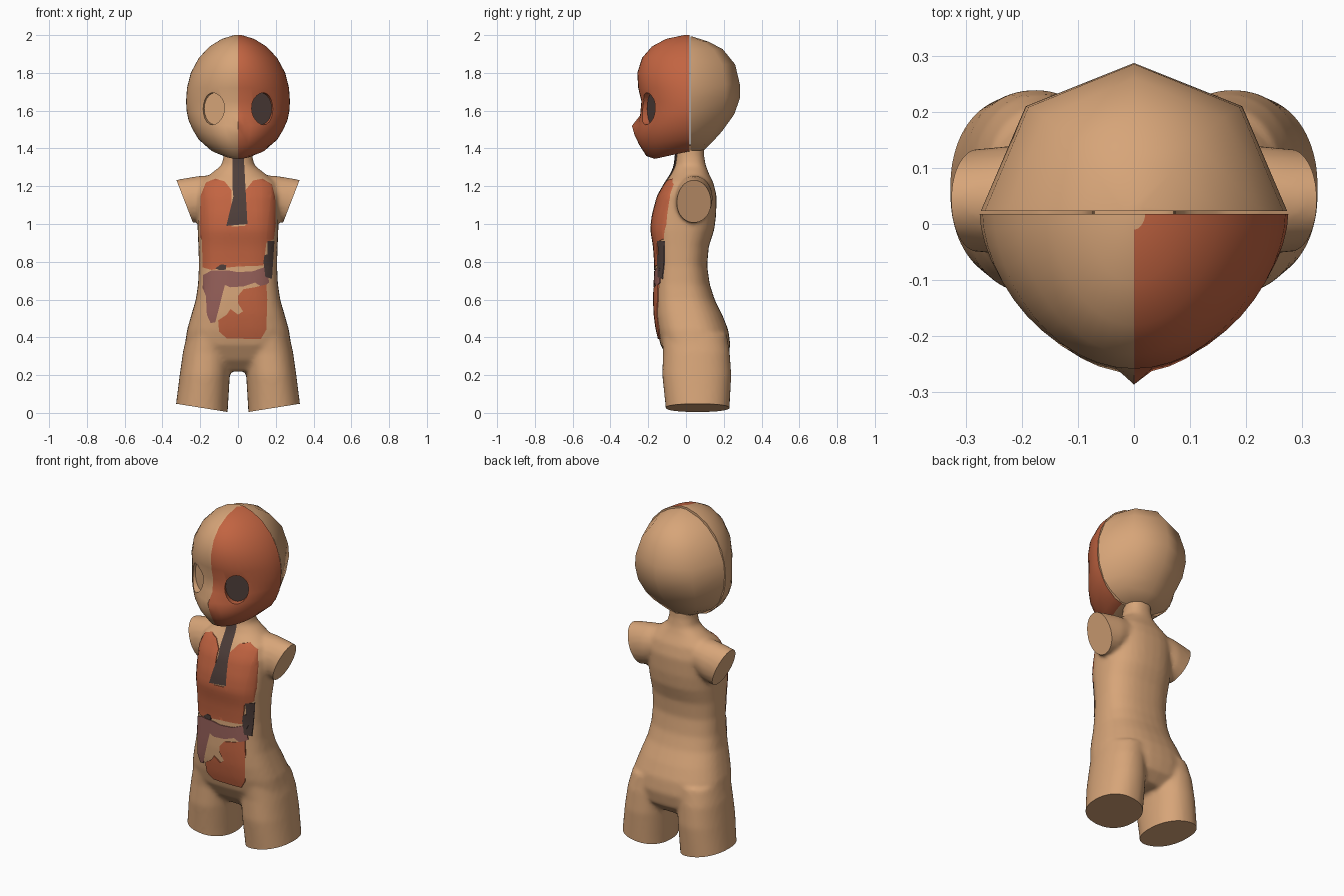
import bpy, bmesh, math
from mathutils import Vector, Matrix
from mathutils.bvhtree import BVHTree

if "Cube" in bpy.data.objects:
    bpy.data.objects.remove(bpy.data.objects["Cube"])


def material(name, rgb):
    m = bpy.data.materials.new(name)
    m.diffuse_color = (*rgb, 1)
    m.use_nodes = True
    m.node_tree.nodes["Principled BSDF"].inputs["Base Color"].default_value = m.diffuse_color
    return m


SKIN = material("skin", (0.68, 0.376, 0.19))
RED = material("muscle_red", (0.54, 0.127, 0.053))
DARK = material("dark_brown", (0.076, 0.048, 0.042))
PURPLE = material("colon_purple", (0.30, 0.115, 0.10))


def make(name, bm, mats, smooth=40):
    bmesh.ops.recalc_face_normals(bm, faces=bm.faces)
    me = bpy.data.meshes.new(name)
    bm.to_mesh(me)
    ob = bpy.data.objects.new(name, me)
    bpy.context.collection.objects.link(ob)
    for m in mats:
        me.materials.append(m)
    if smooth:
        shade(ob, smooth)
    return ob


def shade(ob, angle):
    bpy.ops.object.select_all(action='DESELECT')
    ob.select_set(True)
    bpy.context.view_layer.objects.active = ob
    bpy.ops.object.shade_smooth_by_angle(angle=math.radians(angle))


def bake(ob):
    """Replace the mesh by its modified result."""
    dg = bpy.context.evaluated_depsgraph_get()
    me = bpy.data.meshes.new_from_object(ob.evaluated_get(dg))
    ob.modifiers.clear()
    ob.data = me


def loft(bm, rings):
    """Closed rings joined by quads, with flat end caps."""
    vs = [[bm.verts.new(p) for p in r] for r in rings]
    n = len(vs[0])
    for a, b in zip(vs, vs[1:]):
        for i in range(n):
            bm.faces.new((a[i], a[(i + 1) % n], b[(i + 1) % n], b[i]))
    bm.faces.new(vs[0])
    bm.faces.new(vs[-1])


def oval(cx, w, f, b, z, front_pow=1.0, back_pow=1.0, n=32):
    """Horizontal oval; a power below 1 makes it boxier."""
    pts = []
    for i in range(n):
        t = 2 * math.pi * i / n
        c, s = math.cos(t), math.sin(t)
        p = front_pow if s < 0 else back_pow
        pts.append((cx + w * math.copysign(abs(c) ** p, c),
                    (f + b) / 2 + (b - f) / 2 * math.copysign(abs(s) ** p, s), z))
    return pts


# ---- front half of the head: rim z, half width, front z, front y
face_rows = [(1.385, .10, 1.345, -.165), (1.40, .15, 1.36, -.21), (1.45, .21, 1.42, -.248),
             (1.50, .24, 1.47, -.265), (1.55, .262, 1.52, -.258), (1.60, .272, 1.575, -.243),
             (1.65, .275, 1.65, -.236), (1.72, .27, 1.72, -.253), (1.80, .25, 1.80, -.258),
             (1.88, .207, 1.88, -.232), (1.94, .15, 1.94, -.18), (1.98, .085, 1.98, -.105),
             (2.0, .02, 2.0, -.01)]
N = 24
rings = []
for zs, w, zf, f in face_rows:
    ring = []
    for i in range(N + 1):
        s = max(0, math.sin(math.pi * i / N)) ** 1.15
        ring.append(Vector((w * math.cos(math.pi * i / N), .018 + (f - .018) * s, zs + (zf - zs) * s)))
    rings.append(ring)
rings[4][N // 2].y = -.286      # nose tip
rings[3][N // 2].y = -.272
bm = bmesh.new()
loft(bm, rings)
for fc in bm.faces:             # one half shows muscle
    fc.material_index = 1 if fc.calc_center_median().x > .0005 else 0
head = make("face_front_half", bm, [SKIN, RED, DARK], 0)

# eye sockets cut into the face
for side, name in ((-1, "left"), (1, "right")):
    a = math.radians(25)
    out = Vector((side * math.sin(a), -math.cos(a), 0))
    centre = Vector((side * .12, -.178, 1.61)) + out * .15
    bm = bmesh.new()
    bmesh.ops.create_cone(bm, cap_ends=True, segments=20, radius1=1, radius2=1, depth=1,
                          matrix=Matrix.Translation(centre) @ Matrix.Rotation(side * a, 4, 'Z')
                          @ Matrix.Rotation(math.pi / 2, 4, 'X') @ Matrix.Diagonal((.065, .085, .3, 1)))
    bm.normal_update()
    if side > 0:
        for fc in bm.faces:
            fc.material_index = 2 if fc.normal.dot(out) < -.9 else 1
    cutter = make("eye_cutter_" + name, bm, [SKIN, RED, DARK], 0)
    cutter.hide_render = True
    mod = head.modifiers.new("eye_socket", 'BOOLEAN')
    mod.operation, mod.solver, mod.object = 'DIFFERENCE', 'EXACT', cutter
    bake(head)
    bpy.data.objects.remove(cutter)
shade(head, 40)

# ---- back half of the head, faceted shell: z, half width, back y
back_rows = [(1.39, .11, .095), (1.44, .19, .145), (1.49, .235, .19), (1.58, .266, .255),
             (1.67, .273, .287), (1.74, .266, .285), (1.845, .226, .26), (1.925, .157, .195),
             (1.965, .095, .12), (1.992, .02, .035)]
bm = bmesh.new()
loft(bm, [[(w * math.cos(math.pi * i / 4), .023 + (b - .023) * math.sin(math.pi * i / 4), z)
           for i in range(5)] for z, w, b in back_rows])
make("skull_back_half", bm, [SKIN], 50)

# ---- torso: z, half width, front y, back y
body_rows = [(1.42, .074, -.05, .095), (1.36, .076, -.055, .096), (1.31, .088, -.06, .105),
             (1.27, .14, -.075, .12), (1.22, .2, -.108, .145), (1.15, .216, -.148, .162),
             (1.05, .215, -.175, .16), (.97, .214, -.185, .15), (.88, .21, -.17, .121),
             (.78, .207, -.163, .112), (.68, .212, -.167, .126), (.60, .224, -.169, .152),
             (.52, .247, -.166, .192), (.44, .27, -.155, .224), (.36, .282, -.135, .235),
             (.28, .26, -.09, .22), (.22, .2, -.03, .16)]
leg_rows = [(.42, .14, .13, -.13, .215), (.32, .165, .127, -.122, .232), (.2, .176, .133, -.126, .24),
            (.05, .19, .138, -.11, .232), (-.06, .198, .14, -.10, .226)]
arm_rows = [(.08, 1.17, .09, .09), (.2, 1.136, .12, .1), (.3, 1.115, .125, .09), (.42, 1.09, .12, .085)]
bm = bmesh.new()
loft(bm, [oval(0, w, f, b, z, .7 if z < 1.25 else 1, .85) for z, w, f, b in body_rows])
for s in (-1, 1):
    loft(bm, [oval(s * cx, w, f, b, z, .9, .9) for z, cx, w, f, b in leg_rows])
    loft(bm, [[(s * x, .042 + ry * math.cos(t * math.pi / 10), zc + rz * math.sin(t * math.pi / 10))
               for t in range(20)] for x, zc, rz, ry in arm_rows])
torso = make("torso", bm, [SKIN], 0)

# merge the limbs smoothly, then cut the flat stub ends
mod = torso.modifiers.new("merge", 'REMESH')
mod.mode, mod.voxel_size = 'VOXEL', .012
mod = torso.modifiers.new("soften", 'SMOOTH')
mod.factor, mod.iterations = .5, 6
bake(torso)
bm = bmesh.new()
bm.from_mesh(torso.data)


def slice_off(faces, point, normal):
    geom = list({e for f in faces for e in (*f.verts, *f.edges)}) + faces
    bmesh.ops.bisect_plane(bm, geom=geom, plane_co=point, plane_no=normal, clear_outer=True)
    bmesh.ops.holes_fill(bm, edges=[e for e in bm.edges if e.is_boundary], sides=0)


for s in (-1, 1):
    slice_off([f for f in bm.faces if f.calc_center_median().z < .12],
              (s * .05, 0, .004), (s * .16, 0, -1))
    slice_off([f for f in bm.faces if f.calc_center_median().z > .96 and
               f.calc_center_median().x * s > .18], (s * .325, 0, 1.23), (s * .93, 0, -.36))
for f in bm.faces:
    f.material_index = 0
bmesh.ops.recalc_face_normals(bm, faces=bm.faces)
bm.to_mesh(torso.data)
torso.data.materials.clear()
torso.data.materials.append(SKIN)
shade(torso, 40)
surface = BVHTree.FromBMesh(bm)


# ---- organs: thin plates wrapped onto the front of the torso
def organ(name, mat, lift, outline):
    bm = bmesh.new()
    face = bm.faces.new([bm.verts.new((x, 0, z)) for x, z in outline])
    bmesh.ops.triangulate(bm, faces=[face])
    for k in range(-12, 60):
        for no in ((1, 0, 0), (0, 0, 1)):
            bmesh.ops.bisect_plane(bm, geom=bm.verts[:] + bm.edges[:] + bm.faces[:],
                                   plane_co=Vector(no) * k * .025, plane_no=no)
    for v in bm.verts:
        hit = surface.ray_cast(Vector((v.co.x, -1, v.co.z)), Vector((0, 1, 0)))[0]
        v.co.y = (hit.y if hit else 0) + .003
    new = bmesh.ops.extrude_face_region(bm, geom=bm.faces[:])["geom"]
    for v in new:
        if isinstance(v, bmesh.types.BMVert):
            v.co.y -= lift + .003
    make(name, bm, [mat], 50)


organ("lungs_and_liver", RED, .005, [
    (-.035, 1.08), (-.035, 1.18), (-.07, 1.225), (-.12, 1.24), (-.17, 1.22), (-.198, 1.15), (-.203, 1.0),
    (-.2, .93), (-.183, .9), (-.187, .77), (-.14, .757), (-.08, .767), (0, .775), (.135, .78), (.15, .9),
    (.19, .92), (.2, 1.0), (.197, 1.14), (.18, 1.21), (.13, 1.24), (.08, 1.23), (.04, 1.18), (.032, 1.08),
    (.065, .985), (.055, .965), (.04, .99), (-.06, .985)])
organ("trachea", DARK, .006, [
    (-.03, 1.37), (.03, 1.37), (.028, 1.2), (.02, 1.12), (.028, 1.06), (.05, 1.0), (-.062, .99), (-.03, 1.06),
    (-.022, 1.12), (-.03, 1.2)])
organ("gallbladder", DARK, .008, [(-.12, .765), (-.09, .787), (-.062, .782), (-.065, .758), (-.1, .757)])
organ("spleen", DARK, .006, [
    (.155, .91), (.193, .91), (.187, .82), (.18, .71), (.145, .72), (.165, .775), (.135, .8), (.14, .835),
    (.157, .84)])
organ("colon", PURPLE, .005, [
    (-.185, .73), (-.14, .754), (-.05, .754), (0, .745), (.08, .75), (.15, .775), (.165, .69), (.13, .665),
    (.09, .69), (.03, .67), (-.04, .665), (-.1, .69), (-.12, .67), (-.115, .6), (-.125, .58), (-.12, .48),
    (-.145, .475), (-.165, .52), (-.17, .62), (-.187, .66)])
organ("small_intestine", RED, .006, [
    (.0, .62), (.03, .655), (.09, .665), (.15, .68), (.155, .6), (.14, .52), (.15, .44), (.12, .39),
    (-.06, .395), (-.1, .43), (-.105, .49), (-.06, .52), (-.04, .55), (0, .52), (.03, .54), (.03, .575), (0, .58)])
